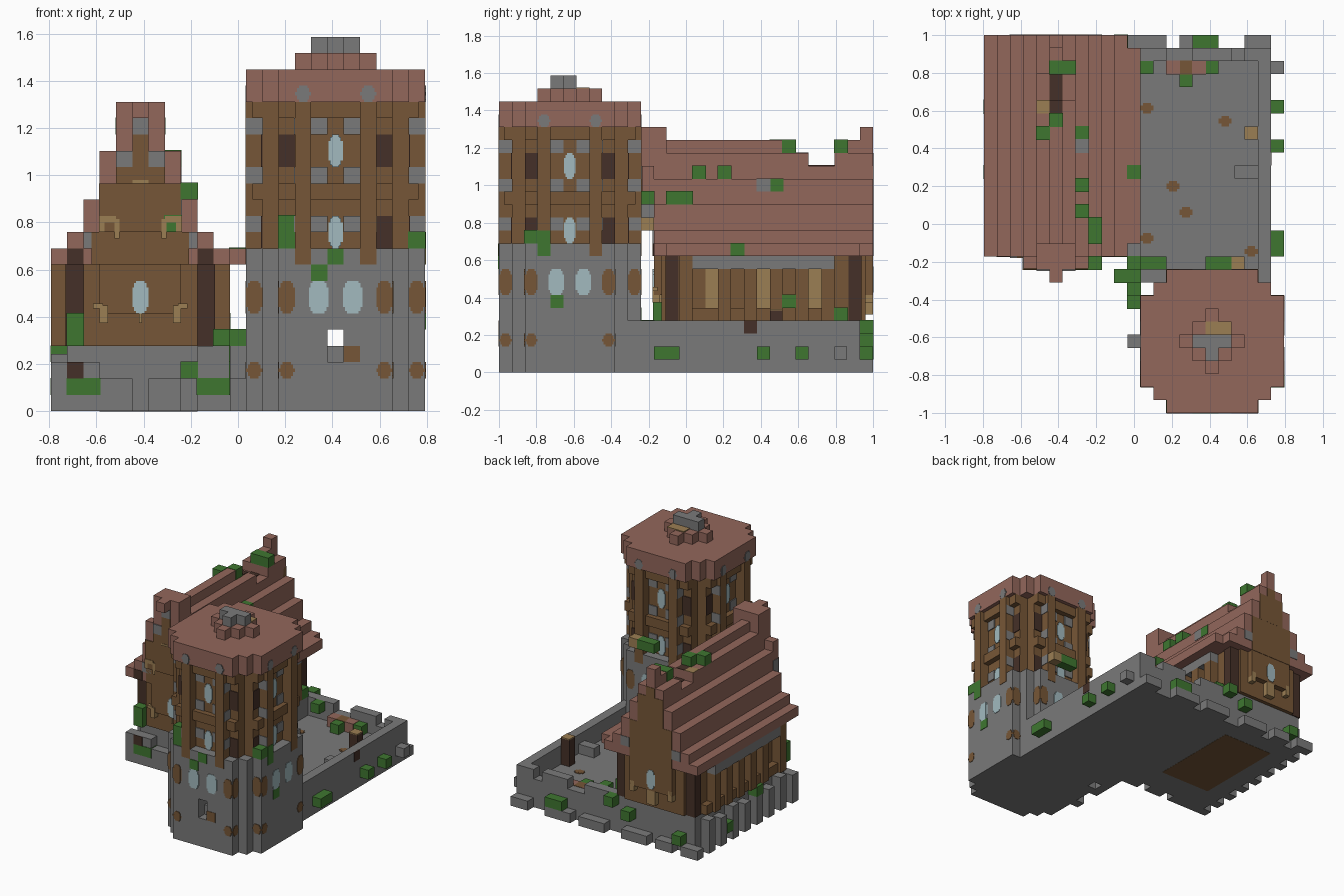
import bpy, bmesh
from mathutils import Matrix, Vector

cube = bpy.data.objects.get("Cube")
if cube:
    bpy.data.objects.remove(cube)

UNIT = 2 / 29                      # edge of one block
ORIGIN = Vector((-11.5, -14.5, 0))


def material(name, *rgb):
    mat = bpy.data.materials.new(name)
    mat.use_nodes = True
    colour = (*rgb, 1)
    mat.diffuse_color = colour
    mat.node_tree.nodes["Principled BSDF"].inputs["Base Color"].default_value = colour
    return mat


stone = material("grey stone", .193, .193, .193)
tile = material("red roof tile", .29, .135, .105)
timber = material("brown timber", .183, .094, .038)
dark = material("dark timber", .06, .03, .021)
moss = material("green moss", .049, .183, .03)
glass = material("pale glass", .36, .49, .52)
tan = material("tan wood", .33, .21, .088)


def part(name, mat, boxes):
    """Boxes in block units: x0, x1, y0, y1, z0, z1."""
    bm = bmesh.new()
    for x0, x1, y0, y1, z0, z1 in boxes:
        mid = (Vector((x0 + x1, y0 + y1, z0 + z1)) / 2 + ORIGIN) * UNIT
        size = Matrix.Diagonal(((x1 - x0) * UNIT, (y1 - y0) * UNIT, (z1 - z0) * UNIT, 1))
        bmesh.ops.create_cube(bm, size=1, matrix=Matrix.Translation(mid) @ size)
    mesh = bpy.data.meshes.new(name)
    bm.to_mesh(mesh)
    bm.free()
    mesh.materials.append(mat)
    obj = bpy.data.objects.new(name, mesh)
    bpy.context.collection.objects.link(obj)


def rounded(x, y, z, w, h):
    """Thin upright plate with nibbled corners, centred on x and z."""
    result = []
    for a, b in ((0, .5), (.12, .24), (.24, .1)):
        result.append((x - w / 2 + a, x + w / 2 - a, y - .04 - a / 20, y + .04,
                       z - h / 2 + b, z + h / 2 - b))
    return result


def around(boxes):
    """Repeat boxes on all four sides of the tower."""
    result = []
    for box in boxes:
        for _ in range(4):
            result.append(box)
            x0, x1, y0, y1, z0, z1 = box
            box = (23 - y1, 23 - y0, x0 - 12, x1 - 12, z0, z1)
    return result


def both(boxes):
    """Mirror boxes across the house ridge."""
    return boxes + [(11 - b[1], 11 - b[0], *b[2:]) for b in boxes]


def cells(spots, grow=0.04):
    return [(x - grow, x + 1 + grow, y - grow, y + 1 + grow, z, z + 1 + grow)
            for x, y, z in spots]


def disc(z0, z1, left=12, right=23):
    """Stepped round footprint of the tower."""
    result = []
    for dx, dy in ((0, 2), (1, 1), (2, 0)):
        result.append((max(left, 12 + dx), min(right, 23 - dx), dy, 11 - dy, z0, z1))
    return result


# Tower base with a slot right through it
part("tower_base", stone, disc(0, 3) + disc(3, 5, right=17) + disc(3, 5, left=18)
     + [(17, 18, 1, 10, 3, 4)] + disc(5, 10))
part("tower_slot_sill", timber, [(18, 19, -.05, 0, 3, 4)])
windows = [rounded(x, 0, 7, 1.2, 2.2) for x in (16.45, 18.55)]
part("tower_oval_windows", glass, around(sum(windows, [])))
patches = [rounded(x, y, z, 1, h) for z, h in ((7, 2.2), (2.5, 1.2))
           for x, y in ((14.5, 0), (20.5, 0), (12.5, 2), (22.5, 2))]
part("tower_timber_patches", timber, around(sum(patches, [])))

# Timber upper tower
part("tower_core", timber, [(14, 21, 1, 10, 10, 19), (13, 22, 2, 9, 10, 19)])
pillars = [(x, x + 1, -.04, 1, 9, 19) for x in (15, 19)]
beams = [(14, 21, .4, 1, z, z + 1) for z in (13, 18)]
part("tower_pillars", timber, around(pillars + beams))
stones = [(x, x + 1, .9, 1, z, z + 1) for x in (16, 18) for z in (11, 14, 17)]
stones += [(x, x + .05, 0, 1, z, z + 1) for x in (14.95, 20) for z in (11, 14, 17)]
part("tower_infill_stones", stone, around(stones))
lights = [rounded(17.5, .95, z, .9, 2.2) for z in (11, 16)]
part("tower_tall_windows", glass, around(sum(lights, [])))
part("tower_dark_panels", dark,
     around([(x, x + 1, .92, 1, z, z + 2) for x in (14, 20) for z in (10, 15)]))
part("tower_back_ledge", tan, cells([(19, 11, 11)], 0))

# Tower roof
part("tower_roof", tile, disc(19, 21) + [(15, 20, 5, 6, 21, 22), (16, 19, 4, 7, 21, 22),
                                         (17, 18, 3, 8, 21, 22)])
knobs = [rounded(x, 0, 19.5, 1, 1.2) for x in (15.5, 19.5)]
part("tower_roof_stones", stone, around(sum(knobs, [])))
part("tower_finial", stone, [(16, 19, 5, 6, 22, 23), (17, 18, 4, 6, 22, 23)])
part("tower_roof_patch", tan, [(17, 19, 6, 7, 22, 22.1)])

# Courtyard floor, walls and loose foot stones
part("courtyard_floor", stone, [(11, 22, 10, 28, 0, 2)])
part("courtyard_walls", stone,
     [(21, 22, 10, 28, 0, 4), (11, 22, 27, 28, 0, 3), (11, 14, 27, 28, 3, 4),
      (16, 19, 27, 28, 3, 4), (20, 22, 27, 28, 3, 4), (19.2, 21, 18, 19, 2, 3)])
part("foot_stones", stone,
     [(x0, x1, 28, 29, 0, 1) for x0, x1 in ((0, 2), (3, 5), (6, 9), (11, 14), (15, 18), (20, 22))]
     + [(22, 23, 26, 27, 1, 2), (11, 12, 5, 6, 0, 2), (11, 12, 8, 11, 0, 4)])
part("courtyard_crates", tile, cells([(14, 26, 2), (16, 26, 2)]))
part("timber_crate", timber, cells([(15, 26, 2)]))
part("floor_patches", timber,
     [box for x, y in ((12, 23), (18, 22), (14, 17), (15, 15), (12, 13), (20, 12))
      for box in ((x + .2, x + .8, y, y + .8, 2, 2.05), (x, x + 1, y + .2, y + .6, 2, 2.06))])
part("yard_post", dark, [(20, 21, 21, 22, 2, 4.8), (21.9, 22.05, 19, 20, 3, 4)])
part("yard_post_cap", tan, [(20, 21, 21, 22, 4.8, 4.9)])
part("house_floor_underside", timber, [(3, 9, 16, 26, -.02, .1)])

# House stone footing with buttresses
part("house_base", stone, [(1, 11, 13, 28, 0, 4), (11, 12, 12, 13, 0, 4)]
     + [(0, 1, y, y + 1, 0, 3 + y % 4 / 4) for y in range(12, 28, 2)]
     + [(x, x + 2, 12, 13, 0, h) for x, h in ((1, 3), (3, 2), (6, 2), (9, 4))])

# House timber walls, posts and bays
part("house_walls", timber, [(1, 10, 13, 28, 4, 9)])
part("side_posts", timber, both([(10, 11, y, y + 1, 4, 8) for y in (14, 17, 19, 21, 23, 25)]
                                + [(10, 10.7, 14, 27, 4, 5), (10, 11, 14, 15, 8, 9)]))
part("side_stone_band", stone, both([(10, 11, 15, 26, 8, 9)]))
part("side_panels", tan, both([(10, 10.1, y, y + 1, 5, 8) for y in (16, 20, 24)]))
part("corner_posts", dark, both([(9, 10.1, y, y + 1, 4, 9.9) for y in (12.9, 27.1)]
                                + [(9, 10, 11.95, 12, 9, 10)]) + [(1, 2, 11.95, 12, 2, 3)])
part("front_bay", timber, [(3, 8, 12, 13, 6, 9), (2, 9, 12.6, 13, 4, 9)])
part("back_bay", timber, [(3, 8, 28, 29, 6, 9), (2, 9, 28, 28.4, 4, 9)])
part("back_bay_corbel", tan, [(5, 6, 28, 29, 4.5, 6)])
part("bay_windows", glass, rounded(5.5, 11.96, 7, 1, 2.2) + rounded(5.5, 29, 7.2, 1, 2.2))
part("bay_brackets", tan, both([(3, 3.5, y, y + .6, 5.4, 6.5) for y in (11.9, 28.4)]
                               + [(2.6, 3.2, 11.9, 12.3, 6.3, 6.6)])
     + [(5.4, 5.6, 11.9, 12.6, 5.4, 6)])

# Stepped house roof with a broken ridge
roof = [(0, 11, 12, 29, 9, 10), (11, 12, 13, 28, 9, 10), (1, 10, 12, 29, 10, 11),
        (2, 9, 12, 29, 11, 13), (3, 8, 11.1, 29, 13, 15), (4, 7, 11.1, 29, 15, 16),
        (4, 7, 11, 13, 16, 19), (4, 7, 13, 24, 16, 17), (5, 6, 10, 11, 18, 19),
        (4, 7, 26, 29, 16, 17), (5, 6, 13, 22, 17, 18), (5, 6, 27, 29, 17, 18),
        (5, 6, 28, 29, 18, 19), (3, 8, 11.1, 12, 15, 16)]
part("house_roof", tile, roof)
part("ridge_hole", dark, [(5, 6, 23, 26, 16, 16.06), (5, 6, 23, 24, 17, 17.06)])
part("ridge_patch", tan, [(4, 5, 23, 24, 17, 17.06)])
part("roof_stone_patch", stone, cells([(7, 20, 14)]))

# Gable ends
part("front_gable", timber, [(2.5, 8.5, 11.9, 12.1, 9, 11), (3, 8, 11, 12, 11, 14),
                             (4, 7, 10.9, 11.5, 14, 15), (5, 6, 10.9, 11.5, 15, 17)])
part("back_gable", timber, [(3, 8, 28.5, 29.04, 9, 13), (4, 7, 28.5, 29.05, 13, 16),
                            (5, 6, 28.5, 29.05, 16, 17)])
part("gable_stones", stone, both([(x, x + 1, y, y + .2, z, z + 1) for x, y, z in
                                  ((2, 11.9, 10), (4, 10.9, 15), (5, 10.9, 17), (2, 28.85, 10))]
                                 + [(2.95, 3.5, 11.05, 12, 12, 14)]))
part("gable_brackets", tan, both([(2.95, 3.3, 10.95, 12, 11, 12), (3, 4, 10.95, 11, 11.6, 12),
                                  (3.9, 4.2, 10.95, 11, 10.6, 11.8)])
     + [(5, 6, 10.85, 11, 14, 14.2)])

# Moss clumps on roof, walls and tower
part("roof_moss", moss, cells([(8, 11, 13), (7, 11, 11), (7, 15, 15), (7, 17, 15), (7, 21, 14),
                               (8, 13, 13), (8, 14, 13), (4, 21, 17), (5, 22, 17), (5, 26, 17),
                               (6, 26, 17), (11, 18, 9)]))
part("footing_moss", moss, cells([(11, 11, 1), (11, 11, 2), (11, 11, 3), (11, 10, 4), (10, 12, 1),
                                  (9, 12, 1), (8, 12, 2), (1, 12, 1), (2, 12, 1), (1, 12, 4),
                                  (1, 12, 5), (0, 18, 3), (0, 23, 1), (2, 28, 1), (8, 28, 2),
                                  (10, 28, 3), (10, 22, 5), (10, 26, 4), (11, 8, 4), (11, 9, 3),
                                  (10, 10, 4)]))
part("yard_moss", moss, cells([(22, 12, 1), (22, 13, 1), (22, 20, 1), (22, 23, 1),
                               (12, 26, 3), (17, 26, 2), (15, 25, 2), (16, 28, 1), (17, 28, 1),
                               (12, 11, 2), (13, 11, 2), (17, 11, 11), (18, 11, 11)], 0))
part("tower_moss", moss, cells([(14, .1, 10), (14, .1, 11), (22, 2, 10)])
     + [(17, 18, -.06, 0, 9, 10), (16, 17, -.06, 0, 8, 9),
        (22.9, 23.06, 3, 4, 9, 11), (23, 23.06, 4, 5, 5, 6)])
